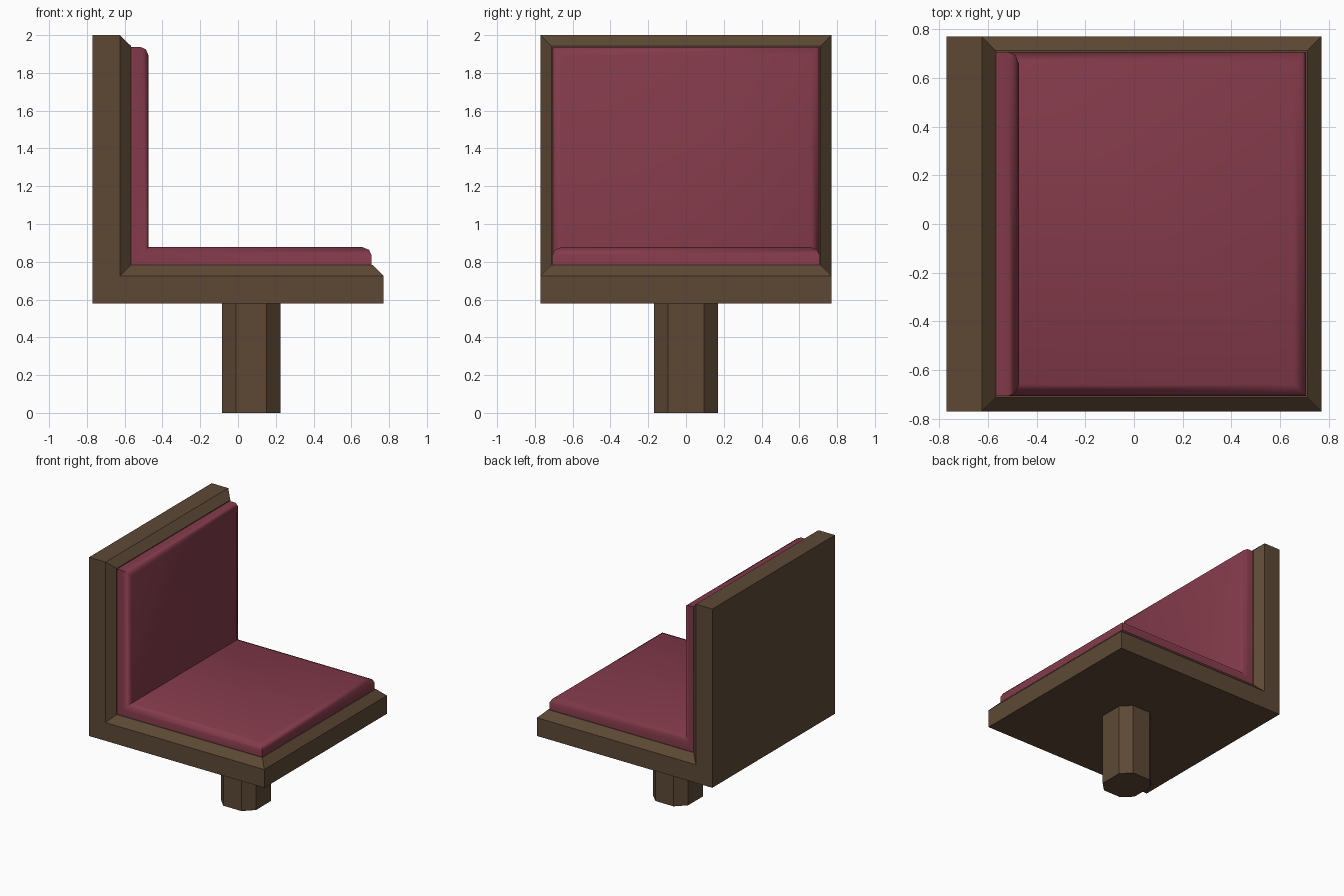
import bpy, bmesh, math

if "Cube" in bpy.data.objects:
    bpy.data.objects.remove(bpy.data.objects["Cube"])


def material(name, color):
    m = bpy.data.materials.new(name)
    m.diffuse_color = (*color, 1)
    m.use_nodes = True
    m.node_tree.nodes["Principled BSDF"].inputs["Base Color"].default_value = m.diffuse_color
    return m


wood = material("dark_wood", (0.11, 0.066, 0.036))
fabric = material("red_fabric", (0.23, 0.043, 0.07))


def loft(name, rings, mat):
    """Skin a stack of equal-length rings and cap both ends."""
    bm = bmesh.new()
    loops = [[bm.verts.new(p) for p in ring] for ring in rings]
    n = len(loops[0])
    for a, b in zip(loops, loops[1:]):
        for i in range(n):
            j = (i + 1) % n
            bm.faces.new((a[i], a[j], b[j], b[i]))
    for loop in (loops[0], loops[-1]):
        if n == 6:  # folded L sheet: seat quad and back quad
            bm.faces.new((loop[0], loop[1], loop[2], loop[5]))
            bm.faces.new((loop[5], loop[2], loop[3], loop[4]))
        else:
            bm.faces.new(loop)
    bmesh.ops.recalc_face_normals(bm, faces=bm.faces)
    mesh = bpy.data.meshes.new(name)
    bm.to_mesh(mesh)
    bm.free()
    obj = bpy.data.objects.new(name, mesh)
    bpy.context.collection.objects.link(obj)
    mesh.materials.append(mat)
    return obj


def l_ring(offset, inset):
    """Outline of the L-shaped sheet, raised by offset and shrunk by inset."""
    y = 0.77 - inset
    front, top = 0.77 - inset, 2.0 - inset
    x, z = -0.77 + offset, 0.58 + offset
    return [(front, -y, z), (front, y, z), (x, y, z),
            (x, y, top), (x, -y, top), (x, -y, z)]


# Wooden seat and back shell with chamfered rim
loft("chair_frame", [l_ring(0, 0), l_ring(0.145, 0), l_ring(0.203, 0.057)], wood)

# Upholstered cushion with rounded rim
cushion = loft("cushion", [l_ring(0.2, 0.063), l_ring(0.255, 0.063),
                           l_ring(0.283, 0.076), l_ring(0.297, 0.11)], fabric)
bpy.context.view_layer.objects.active = cushion
cushion.select_set(True)
bpy.ops.object.shade_smooth_by_angle(angle=math.radians(50))

# Octagonal pedestal
octagon = [(0.155, -0.095), (0.155, 0.095), (0.08, 0.17), (-0.08, 0.17),
           (-0.155, 0.095), (-0.155, -0.095), (-0.08, -0.17), (0.08, -0.17)]
loft("pedestal", [[(x + 0.07, y, z) for x, y in octagon] for z in (0, 0.58)], wood)
